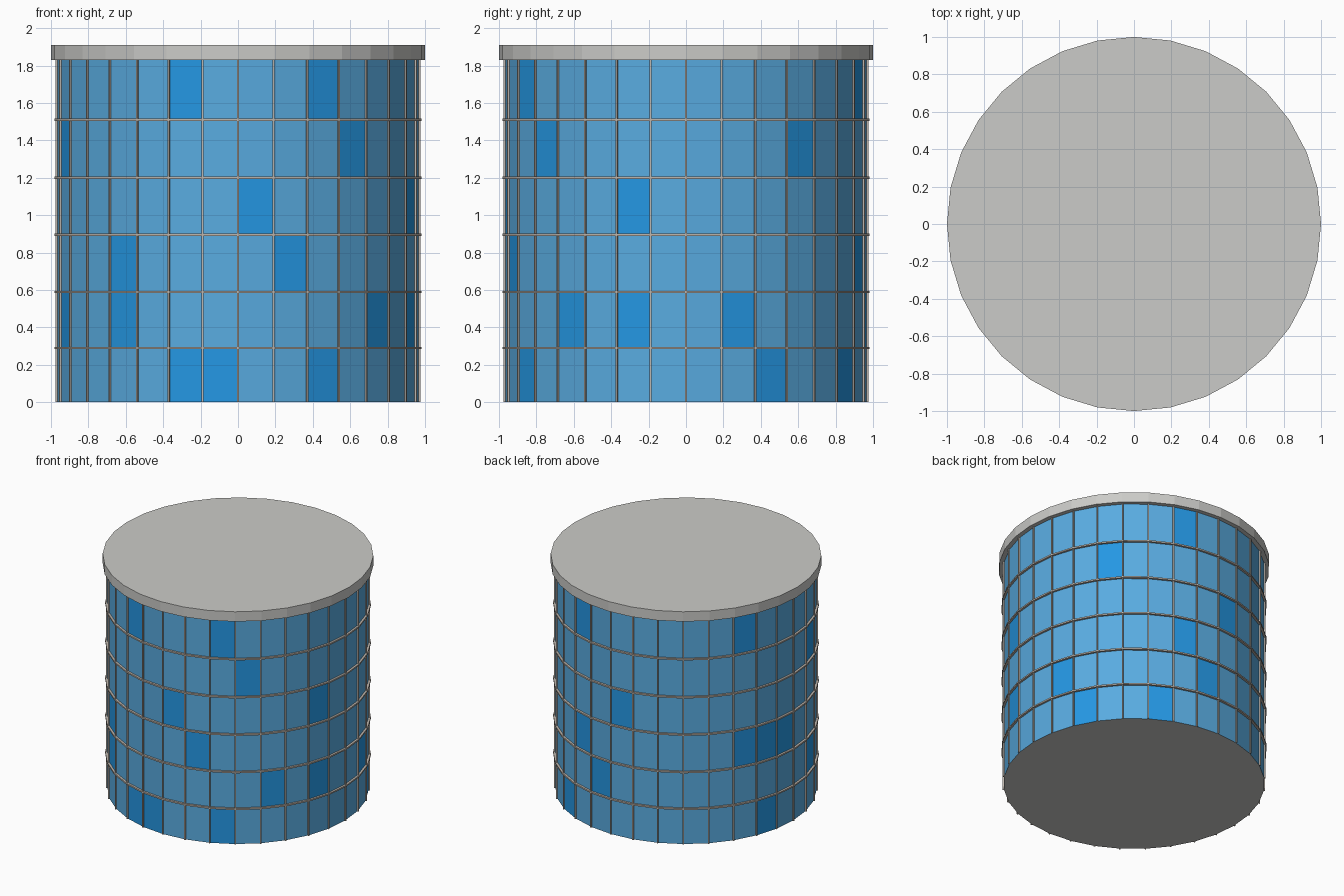
import bpy, bmesh
from math import cos, sin, pi

SIDES = 32
LEVELS = [0, 0.29, 0.59, 0.895, 1.2, 1.51, 1.83]
GLASS_R = 0.965

cube = bpy.data.objects.get("Cube")
if cube:
    bpy.data.objects.remove(cube)


def material(name, rgb):
    mat = bpy.data.materials.new(name)
    mat.use_nodes = True
    color = (*rgb, 1)
    mat.diffuse_color = color
    mat.node_tree.nodes["Principled BSDF"].inputs["Base Color"].default_value = color
    return mat


concrete = material("light grey", (0.6, 0.6, 0.58))
frame = material("warm grey", (0.52, 0.47, 0.42))
glass = material("sky blue", (0.10, 0.41, 0.75))
accent = material("deep blue", (0.018, 0.31, 0.77))


def rim_point(radius, step, z):
    a = -pi / 2 + 2 * pi * step / SIDES
    return (radius * cos(a), radius * sin(a), z)


def finish(name, bm, mats):
    bmesh.ops.recalc_face_normals(bm, faces=bm.faces)
    mesh = bpy.data.meshes.new(name)
    bm.to_mesh(mesh)
    bm.free()
    for m in mats:
        mesh.materials.append(m)
    obj = bpy.data.objects.new(name, mesh)
    bpy.context.collection.objects.link(obj)
    return obj


def ring_verts(bm, radius, z):
    return [bm.verts.new(rim_point(radius, i, z)) for i in range(SIDES)]


def bridge(bm, low, high):
    return [bm.faces.new((low[i], low[(i + 1) % SIDES],
                          high[(i + 1) % SIDES], high[i])) for i in range(SIDES)]


# Glazed wall: one face per pane, some panes in the deeper blue
accent_panes = [
    {2, 10, 13, 22, 30, 31},
    {4, 6, 9, 15, 25, 28},
    {1, 14, 21, 22, 23, 28},
    {0, 6, 16},
    {3, 11, 25},
    {2, 14, 21, 30},
]
bm = bmesh.new()
loops = [ring_verts(bm, GLASS_R, z) for z in LEVELS]
for row, chosen in enumerate(accent_panes):
    for i, face in enumerate(bridge(bm, loops[row], loops[row + 1])):
        face.material_index = 1 if i in chosen else 0
bm.faces.new(loops[0]).material_index = 2
bm.faces.new(loops[-1]).material_index = 2
finish("glazed_wall", bm, [glass, accent, concrete])

# Roof slab
bm = bmesh.new()
low, high = ring_verts(bm, 1, 1.83), ring_verts(bm, 1, 1.91)
bridge(bm, low, high)
bm.faces.new(low)
bm.faces.new(high)
finish("roof_slab", bm, [concrete])

# Horizontal frame rings between the storeys
for n, z in enumerate(LEVELS[1:-1], 1):
    bm = bmesh.new()
    section = [(0.955, -0.006), (0.982, -0.006), (0.982, 0.006), (0.955, 0.006)]
    rings = [ring_verts(bm, r, z + dz) for r, dz in section]
    for k in range(4):
        bridge(bm, rings[k], rings[(k + 1) % 4])
    finish(f"frame_ring_{n}", bm, [frame])

# Vertical mullions at every corner of the wall
bm = bmesh.new()
half = 0.005
for i in range(SIDES):
    a = -pi / 2 + 2 * pi * i / SIDES
    box = bmesh.ops.create_cube(bm, size=1)["verts"]
    for v in box:
        r = GLASS_R + 0.02 * v.co.x
        t = 2 * half * v.co.y
        z = LEVELS[-1] * (v.co.z + 0.5)
        v.co = (r * cos(a) - t * sin(a), r * sin(a) + t * cos(a), z)
finish("vertical_mullions", bm, [frame])
